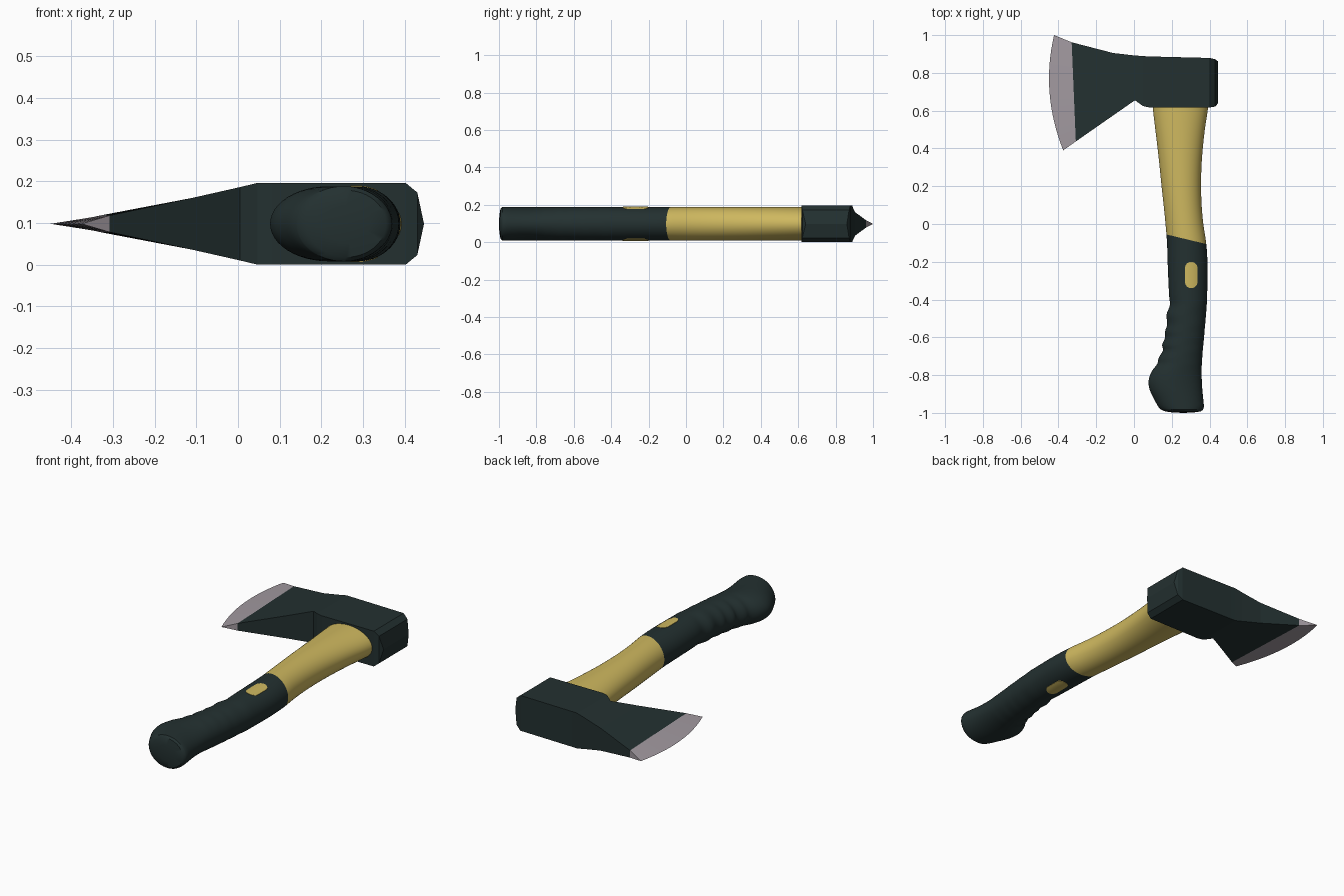
import bpy, bmesh, math
from mathutils import Vector

if "Cube" in bpy.data.objects:
    bpy.data.objects.remove(bpy.data.objects["Cube"])

ZC = 0.098  # mid plane of the axe lying flat


def material(name, rgb):
    m = bpy.data.materials.new(name)
    m.diffuse_color = (*rgb, 1)
    m.use_nodes = True
    m.node_tree.nodes["Principled BSDF"].inputs["Base Color"].default_value = m.diffuse_color
    return m


DARK = material("dark green black", (0.017, 0.030, 0.030))
YELLOW = material("handle yellow", (0.62, 0.48, 0.115))
STEEL = material("blade steel", (0.36, 0.32, 0.35))


def finish(name, bm, mats, angle=None):
    bmesh.ops.recalc_face_normals(bm, faces=bm.faces[:])
    me = bpy.data.meshes.new(name)
    bm.to_mesh(me)
    bm.free()
    for m in mats:
        me.materials.append(m)
    ob = bpy.data.objects.new(name, me)
    bpy.context.collection.objects.link(ob)
    if angle:
        bpy.ops.object.select_all(action='DESELECT')
        ob.select_set(True)
        bpy.context.view_layer.objects.active = ob
        bpy.ops.object.shade_smooth_by_angle(angle=math.radians(angle))
    return ob


# Axe head: stations from cutting edge to poll (x top, y top, x bottom, y bottom, half thickness)
stations = [
    (-0.423, 1.0, -0.375, 0.39, 0),
    (-0.33, 0.962, -0.308, 0.437, 0.020),
    (-0.11, 0.905, -0.11, 0.575, 0.062),
    (0.005, 0.892, 0.005, 0.655, 0.088),
    (0.047, 0.889, 0.047, 0.625, 0.098),
    (0.08, 0.887, 0.08, 0.617, 0.098),
    (0.402, 0.879, 0.402, 0.617, 0.098),
    (0.43, 0.872, 0.43, 0.622, 0.075),
    (0.446, 0.86, 0.446, 0.64, 0),
]
ROWS = 16
bm = bmesh.new()
grid = {}
for i, (xt, yt, xb, yb, h) in enumerate(stations):
    for j in range(ROWS + 1):
        t = j / ROWS
        x = xt + (xb - xt) * t
        if i == 0:  # curved cutting edge
            x -= 4 * t * (1 - t) * 0.048
        for s in (-1, 1):
            grid[i, j, s] = bm.verts.new((x, yt + (yb - yt) * t, ZC + s * h))
for i in range(len(stations) - 1):
    mat = 1 if i == 0 else 0
    for s in (-1, 1):
        for j in range(ROWS):
            f = bm.faces.new([grid[i, j, s], grid[i + 1, j, s],
                              grid[i + 1, j + 1, s], grid[i, j + 1, s]])
            f.material_index = mat
    for j in (0, ROWS):
        f = bm.faces.new([grid[i, j, -1], grid[i + 1, j, -1],
                          grid[i + 1, j, 1], grid[i, j, 1]])
        f.material_index = mat
bmesh.ops.remove_doubles(bm, verts=bm.verts[:], dist=1e-5)
finish("axe_head", bm, [DARK, STEEL])

# Handle: oval rings (y, left x, right x)
profile = [
    (0.66, 0.097, 0.397), (0.60, 0.101, 0.39), (0.5, 0.113, 0.375), (0.4, 0.125, 0.364),
    (0.3, 0.136, 0.357), (0.2, 0.146, 0.355), (0.1, 0.157, 0.358),
    (0.0, 0.167, 0.367), (-0.1, 0.175, 0.382), (-0.2, 0.178, 0.389),
    (-0.3, 0.182, 0.389), (-0.38, 0.186, 0.387), (-0.43, 0.19, 0.385),
    (-0.48, 0.172, 0.381), (-0.53, 0.176, 0.377), (-0.57, 0.164, 0.373),
    (-0.60, 0.165, 0.371), (-0.64, 0.149, 0.367), (-0.67, 0.153, 0.364),
    (-0.71, 0.13, 0.361), (-0.74, 0.124, 0.359), (-0.78, 0.094, 0.358),
    (-0.83, 0.077, 0.359), (-0.88, 0.084, 0.362), (-0.93, 0.108, 0.367),
    (-0.965, 0.127, 0.370), (-0.982, 0.142, 0.366),
]


def smooth_rows(rows, n=3):
    out = []
    for k in range(len(rows) - 1):
        p = [rows[max(0, min(len(rows) - 1, k + d))] for d in (-1, 0, 1, 2)]
        for s in range(n):
            t = s / n
            w = ((-t + 2 * t**2 - t**3) / 2, (2 - 5 * t**2 + 3 * t**3) / 2,
                 (t + 4 * t**2 - 3 * t**3) / 2, (t**3 - t**2) / 2)
            out.append([sum(w[q] * p[q][c] for q in range(4)) for c in range(3)])
    return out + [list(rows[-1])]


SEG = 48
HZ = 0.09
rows = [(*r, HZ) for r in smooth_rows(profile)]
rows += [(-0.992, 0.165, 0.355, 0.080), (-0.998, 0.205, 0.315, 0.045)]  # butt end
bm = bmesh.new()
rings = []
for y, l, r, h in rows:
    c, a = (l + r) / 2, (r - l) / 2
    rings.append([bm.verts.new((c + a * math.cos(k * math.tau / SEG), y,
                                ZC + h * math.sin(k * math.tau / SEG)))
                  for k in range(SEG)])
for A, B in zip(rings, rings[1:]):
    for k in range(SEG):
        m = (k + 1) % SEG
        bm.faces.new([A[k], A[m], B[m], B[k]])
bm.faces.new(rings[0])
centre = bm.verts.new((0.26, -1.0, ZC))
for k in range(SEG):
    bm.faces.new([rings[-1][k], rings[-1][(k + 1) % SEG], centre])

# Slanted line between yellow shaft and dark grip
p0, n0 = Vector((0.17, -0.055, 0)), Vector((0.24, 1, 0)).normalized()
bmesh.ops.bisect_plane(bm, geom=bm.verts[:] + bm.edges[:] + bm.faces[:],
                       plane_co=p0, plane_no=n0, dist=1e-5)
for f in bm.faces:
    f.material_index = 0 if (f.calc_center_median() - p0).dot(n0) > 0 else 1
finish("handle", bm, [YELLOW, DARK], 35)

# Yellow oval inlays on both sides of the grip
N = 32
for name, s in (("grip_inlay_upper", 1), ("grip_inlay_lower", -1)):
    bm = bmesh.new()

    def inlay_vert(x, y, lift):
        z = HZ * math.sqrt(1 - ((x - 0.284) / 0.1045) ** 2) + lift
        return bm.verts.new((x, y, ZC + s * z))

    loops = []
    for scale, lift in ((0.35, 0.002), (0.7, 0.002), (1, 0.002), (1, -0.004)):
        ring = []
        for k in range(N):
            u = (k + 0.5) * math.tau / N
            dy = 0.033 * math.sin(u) + math.copysign(0.037, math.sin(u))
            ring.append(inlay_vert(0.303 + 0.033 * math.cos(u) * scale,
                                   -0.27 + dy * scale, lift))
        loops.append(ring)
    bm.faces.new(loops[0])
    for A, B in zip(loops, loops[1:]):
        for k in range(N):
            m = (k + 1) % N
            bm.faces.new([A[k], A[m], B[m], B[k]])
    bmesh.ops.recalc_face_normals(bm, faces=bm.faces[:])
    bm.faces.ensure_lookup_table()
    finish(name, bm, [YELLOW], 35)
